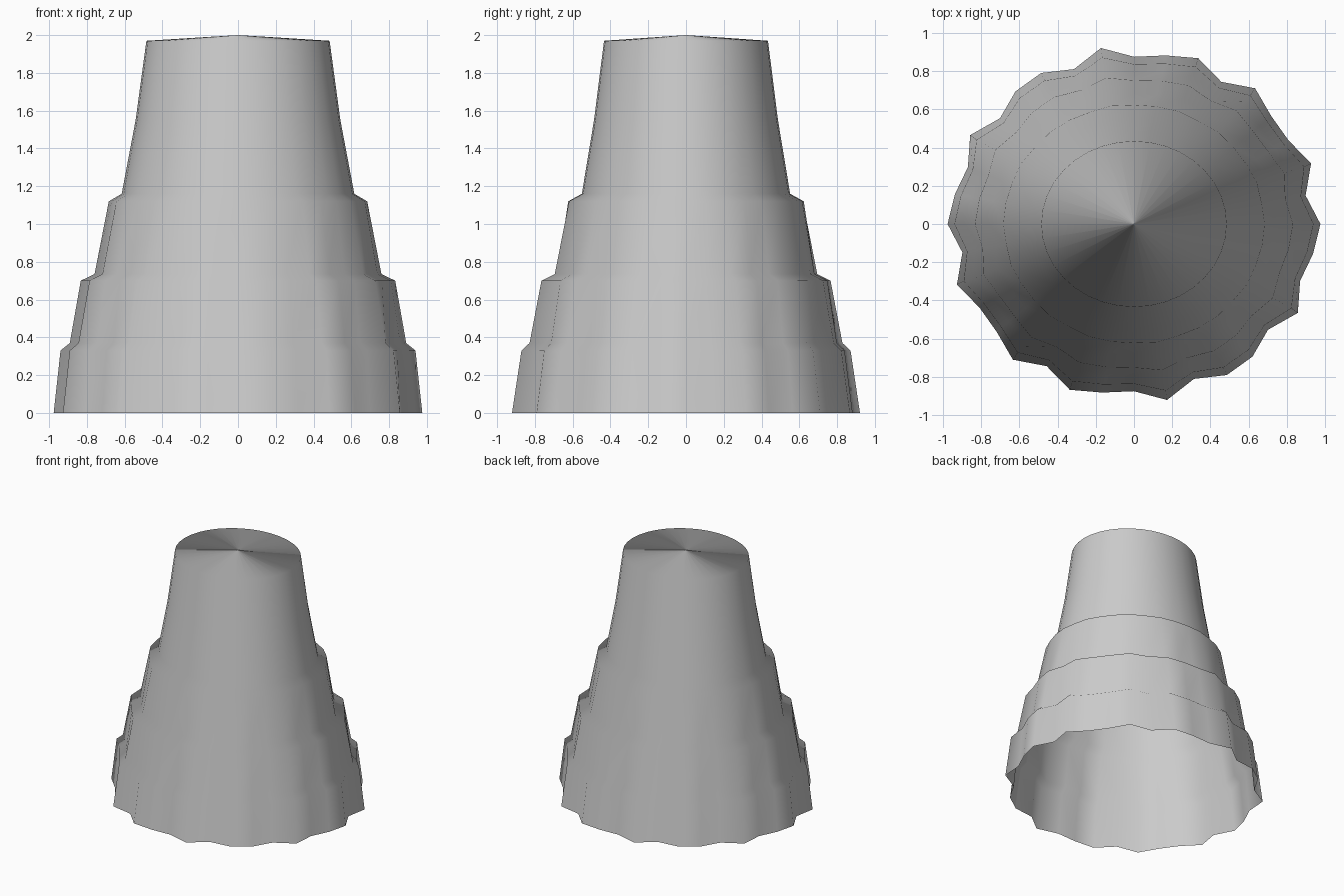
import bpy
import math
from mathutils import Vector

old = bpy.data.objects.get("Cube")
if old:
    bpy.data.objects.remove(old, do_unlink=True)

# Stone material
stone = bpy.data.materials.new("stone_grey")
stone.use_nodes = True
GREY = (0.6, 0.6, 0.6, 1)
stone.diffuse_color = GREY
stone.node_tree.nodes["Principled BSDF"].inputs["Base Color"].default_value = GREY

# Uneven outline of half the footprint (percent), repeated by half-turn symmetry
LOBES = [2.5, -4.2, 3.6, -2, -1.6, 3.6, -4, 3.2, 0.1, -2.2,
         4.5, -3.6, 2, 1.3, -3.8, 4, -2.8, 0]
SIDES = 2 * len(LOBES)

# Stepped profile: height, half width, half depth, strength of the lobes
PROFILE = [
    (0, .952, .895, 1), (.33, .92, .852, .85),
    (.37, .872, .81, .85), (.70, .822, .76, .5),
    (.735, .75, .69, .5), (1.12, .682, .625, .12),
    (1.16, .615, .552, .05), (1.55, .542, .487, 0),
    (1.97, .485, .434, 0), (2, .002, .002, 0),
]


def ring(z, rx, ry, lobes):
    points = []
    for i in range(SIDES):
        a = math.tau * i / SIDES
        f = 1 + lobes * LOBES[i % len(LOBES)] / 100
        points.append(Vector((rx * f * math.cos(a), ry * f * math.sin(a), z)))
    return points


# Loft the rings into an open-bottomed shell
verts, normals, faces = [], [], []
for row, level in enumerate(PROFILE):
    points = ring(*level)
    verts += points
    for i in range(SIDES):
        j = (i + 1) % SIDES
        along = (points[j] - points[i - 1]).normalized()
        normals.append(Vector((along.y, -along.x, 0.15)).normalized())
        if row:
            low, high = (row - 1) * SIDES, row * SIDES
            faces.append((low + i, low + j, high + j, high + i))

mesh = bpy.data.meshes.new("stepped_tower")
mesh.from_pydata(verts, [], faces)
mesh.materials.append(stone)
mesh.shade_smooth()
# Soft shading running around the shell, across the steps and cap
mesh.normals_split_custom_set_from_vertices(normals)
tower = bpy.data.objects.new("stepped_tower", mesh)
bpy.context.collection.objects.link(tower)
